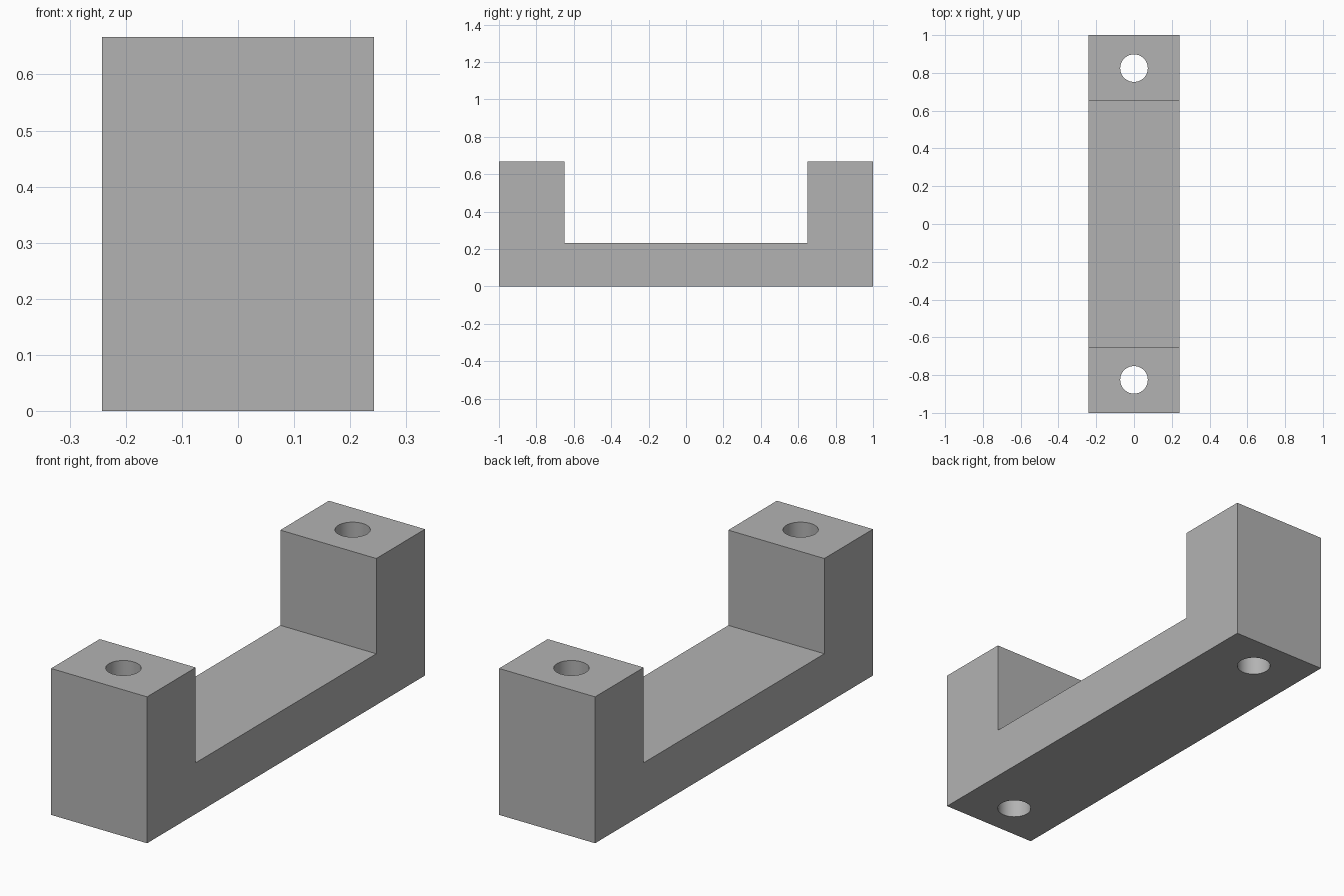
import bpy
import bmesh

HALF_WIDTH, HALF_LENGTH, HEIGHT = 0.242, 1.0, 0.667
NOTCH_HALF, BASE_TOP = 0.65, 0.233
HOLE_Y, HOLE_RADIUS = 0.825, 0.073

cube = bpy.data.objects.get("Cube")
if cube:
    bpy.data.objects.remove(cube, do_unlink=True)

grey = bpy.data.materials.new("plain grey")
grey.use_nodes = True
colour = (0.45, 0.45, 0.45, 1)
grey.diffuse_color = colour
grey.node_tree.nodes["Principled BSDF"].inputs["Base Color"].default_value = colour


def add_object(name, bm):
    bmesh.ops.recalc_face_normals(bm, faces=bm.faces)
    mesh = bpy.data.meshes.new(name)
    bm.to_mesh(mesh)
    bm.free()
    mesh.materials.append(grey)
    obj = bpy.data.objects.new(name, mesh)
    bpy.context.collection.objects.link(obj)
    return obj


# U-shaped side profile, extruded across the width
half_profile = [(HALF_LENGTH, 0), (HALF_LENGTH, HEIGHT),
                (NOTCH_HALF, HEIGHT), (NOTCH_HALF, BASE_TOP)]
profile = half_profile + [(-y, z) for y, z in reversed(half_profile)]
bm = bmesh.new()
face = bm.faces.new([bm.verts.new((-HALF_WIDTH, y, z)) for y, z in profile])
extruded = bmesh.ops.extrude_face_region(bm, geom=[face], use_keep_orig=True)
moved = [g for g in extruded["geom"] if isinstance(g, bmesh.types.BMVert)]
bmesh.ops.translate(bm, verts=moved, vec=(2 * HALF_WIDTH, 0, 0))
bracket = add_object("bracket", bm)

# A vertical bolt hole through each post
for side, label in ((-1, "front"), (1, "back")):
    bm = bmesh.new()
    bmesh.ops.create_cone(bm, cap_ends=True, segments=48, radius1=HOLE_RADIUS,
                          radius2=HOLE_RADIUS, depth=2 * HEIGHT)
    cutter = add_object(label + "_hole_cutter", bm)
    cutter.location = (0, side * HOLE_Y, HEIGHT / 2)
    cutter.hide_render = True
    cut = bracket.modifiers.new(label + " hole", 'BOOLEAN')
    cut.operation = 'DIFFERENCE'
    cut.solver = 'EXACT'
    cut.object = cutter

# Bake the holes, then smooth only the hole walls
bpy.ops.object.select_all(action='DESELECT')
bracket.select_set(True)
bpy.context.view_layer.objects.active = bracket
bpy.context.view_layer.update()
for modifier in list(bracket.modifiers):
    helper = modifier.object
    bpy.ops.object.modifier_apply(modifier=modifier.name)
    bpy.data.objects.remove(helper, do_unlink=True)
bpy.ops.object.shade_smooth_by_angle()
